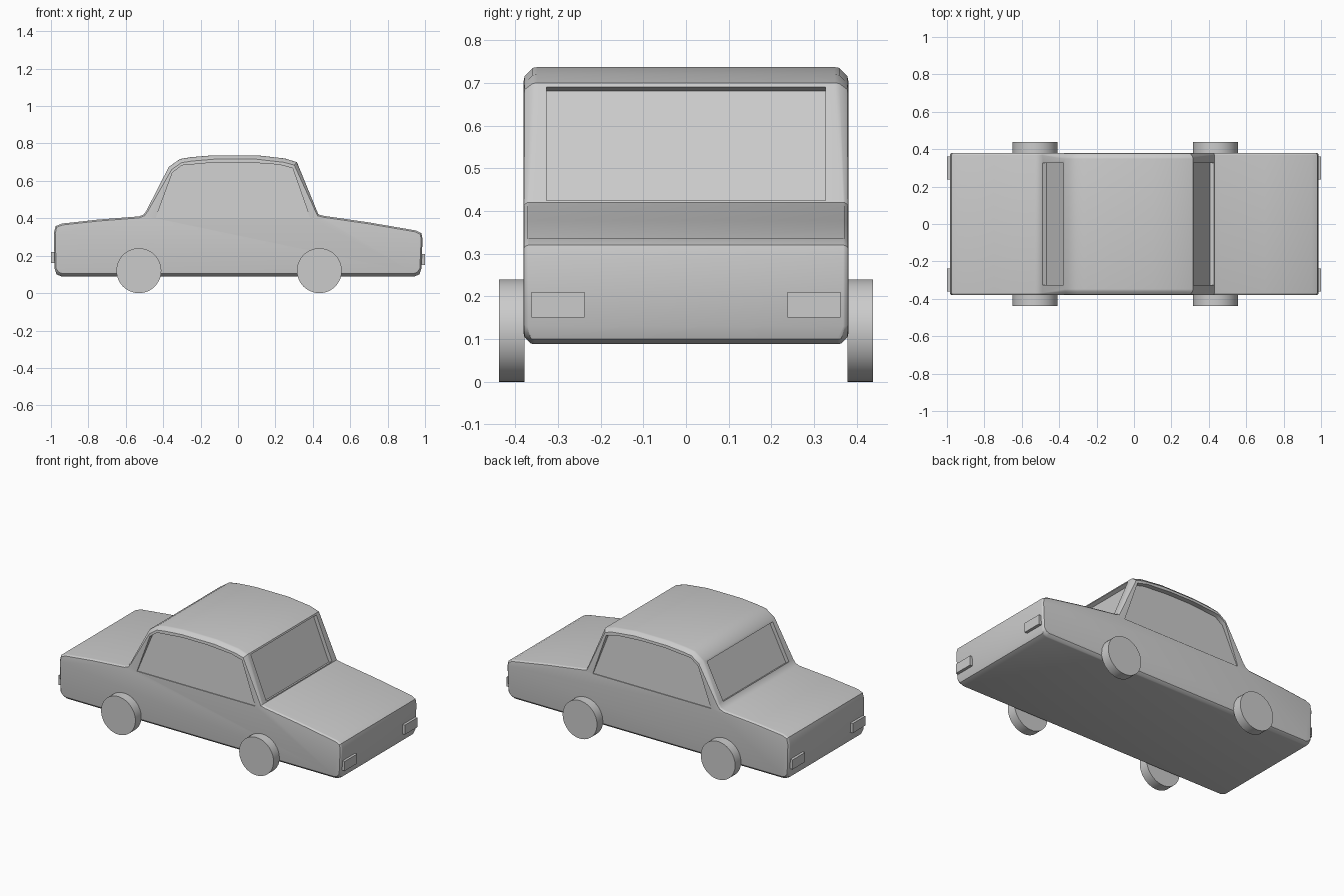
import bpy, bmesh, math
from mathutils import Vector

if "Cube" in bpy.data.objects:
    bpy.data.objects.remove(bpy.data.objects["Cube"])


def mesh_object(name, bm):
    bmesh.ops.recalc_face_normals(bm, faces=bm.faces)
    me = bpy.data.meshes.new(name)
    bm.to_mesh(me)
    bm.free()
    ob = bpy.data.objects.new(name, me)
    bpy.context.collection.objects.link(ob)
    return ob


def loft(name, rings):
    """Closed solid from rings of 3D points."""
    bm = bmesh.new()
    vs = [[bm.verts.new(p) for p in r] for r in rings]
    n = len(rings[0])
    for a, b in zip(vs, vs[1:]):
        for i in range(n):
            j = (i + 1) % n
            bm.faces.new((a[i], a[j], b[j], b[i]))
    bm.faces.new(vs[0])
    bm.faces.new(vs[-1])
    return mesh_object(name, bm)


def smooth(ob, angle=35):
    bpy.ops.object.select_all(action='DESELECT')
    ob.select_set(True)
    bpy.context.view_layer.objects.active = ob
    bpy.ops.object.shade_smooth_by_angle(angle=math.radians(angle))


# Body side profile (x, z), counter-clockwise
W = 0.38
profile = [Vector(p) for p in [
    (-0.94, 0.088), (0.94, 0.088), (0.97, 0.10), (0.98, 0.13), (0.987, 0.29),
    (0.98, 0.32), (0.95, 0.335), (0.70, 0.378), (0.46, 0.413), (0.43, 0.42),
    (0.315, 0.70), (0.25, 0.72), (0.10, 0.737), (-0.13, 0.737), (-0.25, 0.727),
    (-0.31, 0.717), (-0.37, 0.675), (-0.49, 0.44), (-0.505, 0.42),
    (-0.53, 0.41), (-0.75, 0.393), (-0.94, 0.372), (-0.975, 0.358),
    (-0.985, 0.32), (-0.98, 0.13), (-0.97, 0.10)]]


def inset(i, k):
    p, a, b = profile[i], profile[i - 1], profile[(i + 1) % len(profile)]
    t = ((p - a).normalized() + (b - p).normalized()).normalized()
    return p + Vector((-t.y, t.x)) * k


def edge_size(p):
    return 0.032 if p.y > 0.6 else 0.025 if p.y < 0.11 else 0.012


# Rings across the width, with rounded side edges
rings = []
for s in (-1, 1):
    steps = [(1, 0), (0.66, 0.06), (0.06, 0.66), (0, 1)]
    part = []
    for e, d in steps:
        ring = []
        for i, p in enumerate(profile):
            k = edge_size(p)
            q = inset(i, k * d)
            ring.append((q.x, s * (W - k * e), q.y))
        part.append(ring)
    rings += part[::-1] if s < 0 else part
body = loft("body", rings)

# Side window cutters: pane leans inward towards the roof
side = [(-0.44, 0.402), (0.385, 0.402), (0.292, 0.668), (0.22, 0.687),
        (0.05, 0.699), (-0.12, 0.699), (-0.30, 0.683), (-0.35, 0.645)]
cutters = []
for s in (-1, 1):
    inner = [(x, s * (W - 0.005 - 0.09 * (z - 0.40)), z) for x, z in side]
    outer = [(x, s * (W + 0.1), z) for x, z in side]
    cutters.append(loft("side_window_cutter", [inner, outer]))

# Windscreen and rear window cutters
for low, high, sx in (((0.428, 0.425), (0.319, 0.69), 1),
                      ((-0.49, 0.44), (-0.377, 0.662), -1)):
    a, b = Vector(low), Vector(high)
    d = (b - a).normalized()
    n = Vector((d.y, -d.x)) * sx
    quad = [a - n * 0.024, b - n * 0.024, b + n * 0.1, a + n * 0.1]
    cutters.append(loft("end_window_cutter",
                        [[(p.x, y, p.y) for p in quad] for y in (-0.327, 0.327)]))

# Sink the windows into the body
bpy.context.view_layer.objects.active = body
for c in cutters:
    c.hide_render = True
    m = body.modifiers.new("window", 'BOOLEAN')
    m.operation, m.object, m.solver = 'DIFFERENCE', c, 'EXACT'
    bpy.ops.object.modifier_apply(modifier=m.name)
    bpy.data.objects.remove(c)
smooth(body)

# Wheels
for x, end in ((-0.53, "rear"), (0.435, "front")):
    for s, hand in ((-1, "right"), (1, "left")):
        bpy.ops.mesh.primitive_cylinder_add(
            vertices=48, radius=0.12, depth=0.06,
            location=(x, s * 0.408, 0.12), rotation=(math.pi / 2, 0, 0))
        wheel = bpy.context.object
        wheel.name = f"{end}_{hand}_wheel"
        smooth(wheel)

# Lamps at both ends
for sx, name, z in ((1, "headlamp", 0.18), (-1, "tail_lamp", 0.19)):
    for s in (-1, 1):
        bpy.ops.mesh.primitive_cube_add(size=1, location=(sx * 0.982, s * 0.30, z))
        lamp = bpy.context.object
        lamp.name = name
        lamp.scale = (0.034, 0.124, 0.06)
